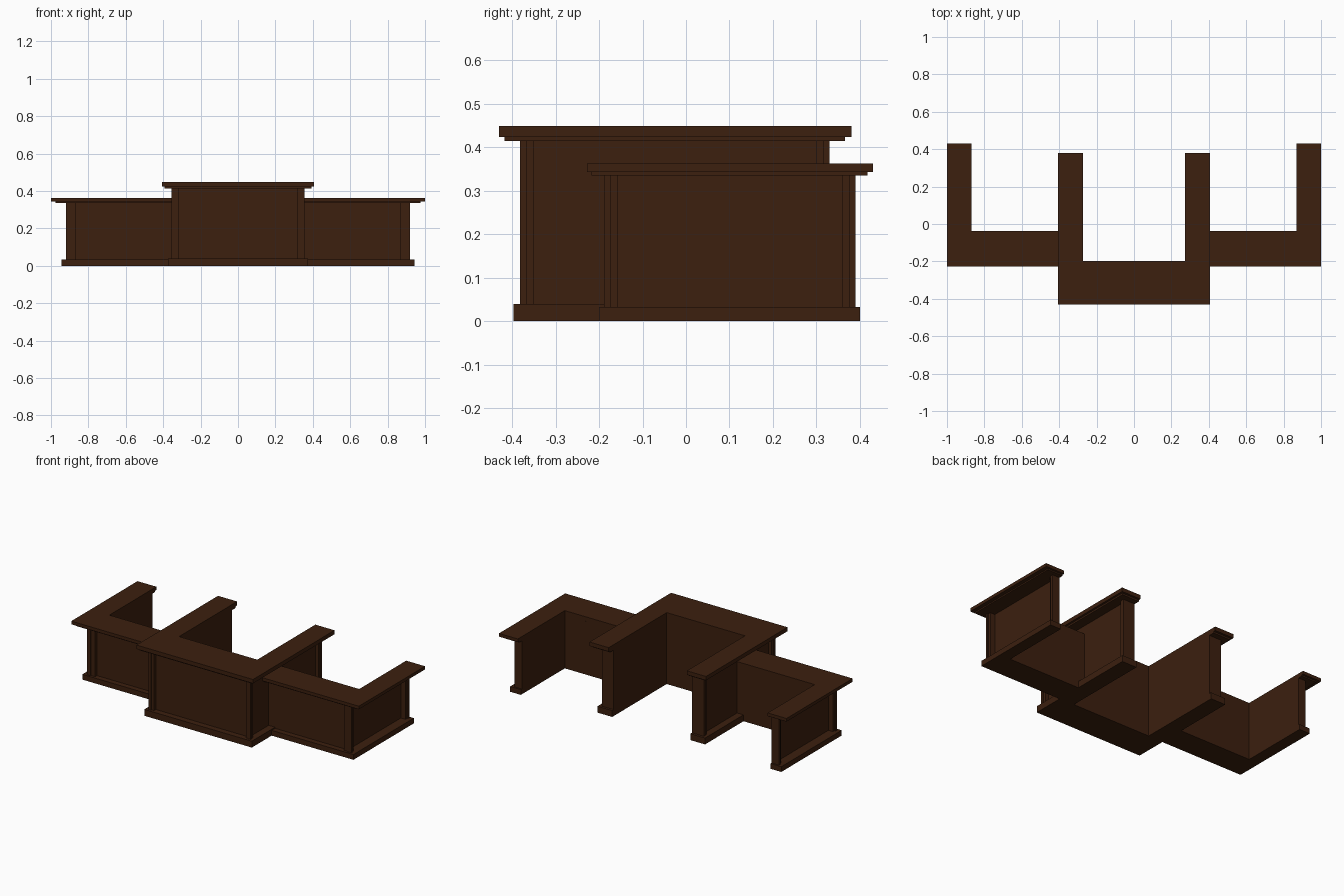
import bpy, bmesh

if "Cube" in bpy.data.objects:
    bpy.data.objects.remove(bpy.data.objects["Cube"])

wood = bpy.data.materials.new("dark_wood")
wood.diffuse_color = (0.045, 0.014, 0.0045, 1)
wood.use_nodes = True
wood.node_tree.nodes["Principled BSDF"].inputs["Base Color"].default_value = wood.diffuse_color


def prism(name, outline, z0, z1, mirror=False):
    """Extrude a flat outline (counter-clockwise) from z0 to z1."""
    bm = bmesh.new()
    face = bm.faces.new([bm.verts.new((x, y, z0)) for x, y in outline])
    res = bmesh.ops.extrude_face_region(bm, geom=[face])
    for v in res["geom"]:
        if isinstance(v, bmesh.types.BMVert):
            v.co.z = z1
    bmesh.ops.recalc_face_normals(bm, faces=bm.faces)
    mesh = bpy.data.meshes.new(name)
    bm.to_mesh(mesh)
    bm.free()
    obj = bpy.data.objects.new(name, mesh)
    bpy.context.collection.objects.link(obj)
    mesh.materials.append(wood)
    if mirror:
        obj.modifiers.new("mirror", 'MIRROR').use_axis = (True, False, False)
    return obj


# Corner profile of a recessed panel: (distance along wall, depth into wall)
STEPS = [(0, 0), (0.0155, 0), (0.0155, 0.004), (0.0315, 0.004), (0.0315, 0.022)]


def front_steps(x, y, kx, sign):
    """Left (sign 1) or right (sign -1) end of a front wall."""
    return [(x + sign * a * kx, y + d) for a, d in STEPS][::sign]


def side_steps(x, y, kx, sign):
    """Front (sign 1) or back (sign -1) end of a right-hand side wall."""
    return [(x - d * kx, y + sign * a) for a, d in STEPS][::sign]


# Raised centre counter: U-shaped layers sharing one inner edge
CX, CY = 0.272, -0.197


def u_shape(x, front, back):
    return [(-x, front), (x, front), (x, back), (CX, back),
            (CX, CY), (-CX, CY), (-CX, back), (-x, back)]


for name, x, front, back, z0, z1 in [
        ("centre_base", 0.374, -0.397, 0.345, 0, 0.04),
        ("centre_moulding", 0.392, -0.417, 0.366, 0.414, 0.424),
        ("centre_top", 0.405, -0.43, 0.38, 0.424, 0.449)]:
    prism(name, u_shape(x, front, back), z0, z1)

# Centre walls with recessed front and side panels between corner posts
bx, bf, bb = 0.355, -0.382, 0.33
right = side_steps(bx, bf, 1.15, 1)[1:] + side_steps(bx, bb, 1.15, -1)
right += [(CX, bb), (CX, CY)]
left = [(-x, y) for x, y in reversed(right)]
front = front_steps(-bx, bf, 1.15, 1) + front_steps(bx, bf, 1.15, -1)
prism("centre_walls", front + right + left, 0.04, 0.414)

# Lower side wings: L-shaped layers ending inside the centre arms
WX, WY, START = 0.869, -0.037, 0.30


def l_shape(x, front, back):
    return [(START, front), (x, front), (x, back), (WX, back),
            (WX, WY), (START, WY)]


for name, x, front, back, z0, z1 in [
        ("wing_base", 0.943, -0.20, 0.40, 0, 0.033),
        ("wing_moulding", 0.976, -0.217, 0.417, 0.335, 0.343),
        ("wing_top", 1.0, -0.228, 0.43, 0.343, 0.363)]:
    prism(name, l_shape(x, front, back), z0, z1, True)

# Wing walls with recessed front and side panels between corner posts
bx, bf, bb, k = 0.92, -0.188, 0.39, 0.85
KX = 1.75
outline = [(START, bf + STEPS[-1][1])] + front_steps(bx, bf, KX, -1)
outline += [(x, y) for x, y in side_steps(bx, bf, KX, 1)[1:]]
outline += side_steps(bx, bb, KX, -1)
outline += [(WX, bb), (WX, WY), (START, WY)]
prism("wing_walls", outline, 0.033, 0.335, True)
